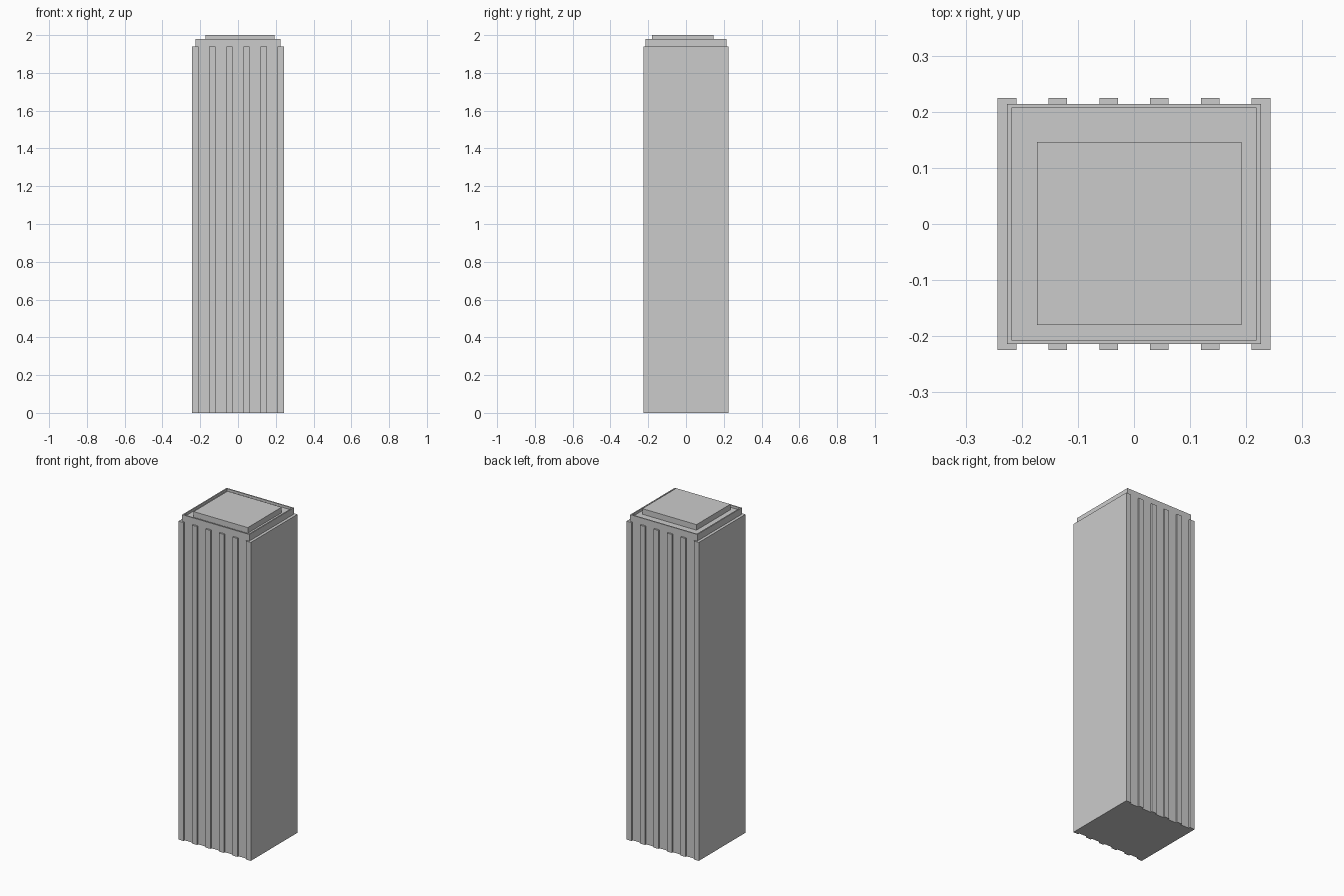
import bpy, bmesh

if "Cube" in bpy.data.objects:
    bpy.data.objects.remove(bpy.data.objects["Cube"])


def box(name, x0, x1, y0, y1, z0, z1):
    bm = bmesh.new()
    bmesh.ops.create_cube(bm, size=1)
    for v in bm.verts:
        v.co.x = x1 if v.co.x > 0 else x0
        v.co.y = y1 if v.co.y > 0 else y0
        v.co.z = z1 if v.co.z > 0 else z0
    return finish(name, bm)


def finish(name, bm):
    mesh = bpy.data.meshes.new(name)
    bm.to_mesh(mesh)
    bm.free()
    obj = bpy.data.objects.new(name, mesh)
    bpy.context.collection.objects.link(obj)
    return obj


CX, CY = 0.226, 0.214     # core half sizes
FIN_Y, FIN_W = 0.2245, 0.033
FIN_TOP, ROOF, FLOOR = 1.94, 1.98, 1.966

# Tower core, with the roof inset and sunk to leave a parapet
core = box("tower_core", -CX, CX, -CY, CY, 0, ROOF)
bm = bmesh.new()
bm.from_mesh(core.data)
top = max(bm.faces, key=lambda f: f.calc_center_median().z)
bmesh.ops.inset_individual(bm, faces=[top], thickness=0.0105)
sunk = bmesh.ops.extrude_discrete_faces(bm, faces=[top])["faces"][0]
for v in sunk.verts:
    v.co.z = FLOOR
bm.to_mesh(core.data)
bm.free()

# Side walls that wrap the corners
for side, s in (("left", -1), ("right", 1)):
    a, b = sorted((s * 0.2095, s * 0.2435))
    box(side + "_side_wall", a, b, -FIN_Y, FIN_Y, 0, FIN_TOP)

# Vertical fins on the front and back
for i in range(4):
    x = (i - 1.5) * 0.0907
    for side, s in (("front", -1), ("back", 1)):
        a, b = sorted((s * CY, s * FIN_Y))
        box(f"{side}_fin_{i + 1}", x - FIN_W / 2, x + FIN_W / 2, a, b, 0, FIN_TOP)

# Rooftop plant room, slightly off centre
box("roof_plant_room", -0.173, 0.192, -0.18, 0.146, FLOOR, 2.0)
